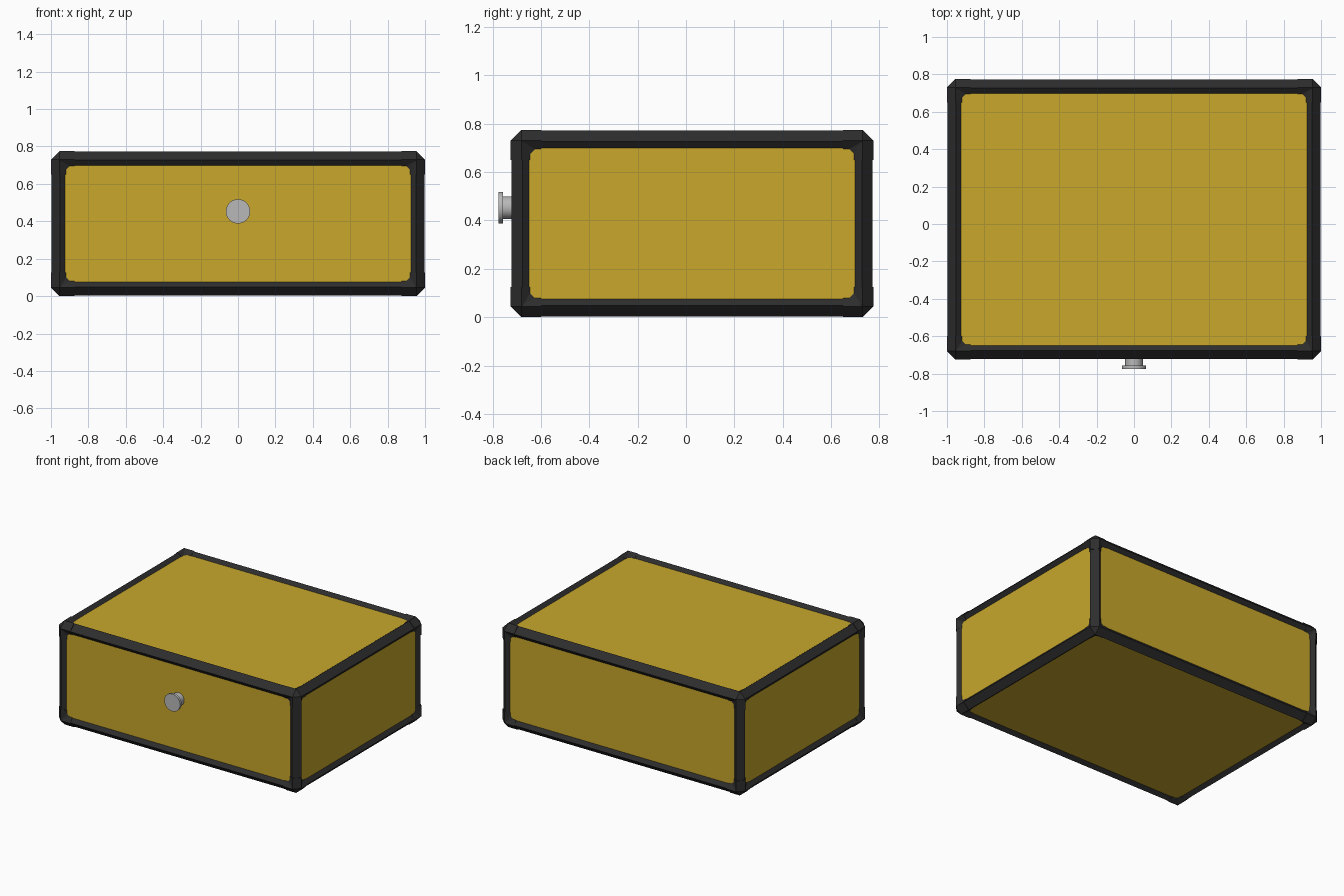
import bpy, bmesh, math
from itertools import product
from mathutils import Vector

if "Cube" in bpy.data.objects:
    bpy.data.objects.remove(bpy.data.objects["Cube"], do_unlink=True)

HALF = Vector((1.0, 0.75, 0.3875))     # half size of the framed box
MID = Vector((0, 0.025, 0.3875))
RIM, SINK, CHAMFER, CORNER = 0.08, 0.025, 0.045, 0.125


def material(name, rgb, roughness=0.6):
    m = bpy.data.materials.new(name)
    m.use_nodes = True
    m.diffuse_color = (*rgb, 1)
    bsdf = m.node_tree.nodes["Principled BSDF"]
    bsdf.inputs["Base Color"].default_value = (*rgb, 1)
    bsdf.inputs["Roughness"].default_value = roughness
    return m


YELLOW = material("mustard yellow", (0.578, 0.386, 0.025))
BLACK = material("black rubber", (0.026, 0.026, 0.026))
GREY = material("grey metal", (0.48, 0.48, 0.48))


def finish(name, bm, mat):
    bmesh.ops.recalc_face_normals(bm, faces=bm.faces)
    mesh = bpy.data.meshes.new(name)
    bm.to_mesh(mesh)
    bm.free()
    mesh.materials.append(mat)
    ob = bpy.data.objects.new(name, mesh)
    bpy.context.collection.objects.link(ob)
    return ob


def hull(bm, points):
    verts = [bm.verts.new(p) for p in points]
    bmesh.ops.convex_hull(bm, input=verts)


def place(inset, signs):
    """Turn insets from the outer faces into a position."""
    return MID + Vector([s * (h - i) for s, h, i in zip(signs, HALF, inset)])


def beam(bm, axis, signs, start, end, shrink):
    """Straight rail with a chamfered outside and a slope down to the panels."""
    top = CHAMFER + shrink
    profile = [(shrink, top), (top, shrink), (RIM, SINK + shrink),
               (RIM, RIM), (SINK + shrink, RIM)]
    points = []
    for along in (start, end):
        for u, v in profile:
            inset = [u, v]
            inset.insert(axis, along)
            points.append(place(inset, signs))
    hull(bm, points)


# Inner body that shows as the six panels
bm = bmesh.new()
bmesh.ops.create_cube(bm, size=2)
for v in bm.verts:
    v.co = MID + Vector([c * (h - SINK) for c, h in zip(v.co, HALF)])
bmesh.ops.bevel(bm, geom=bm.edges[:], offset=0.04, segments=1, affect='EDGES')
finish("body_panels", bm, YELLOW)

# Twelve edge rails
for axis in range(3):
    for a, b in product((-1, 1), repeat=2):
        signs = [a, b]
        signs.insert(axis, 1)
        bm = bmesh.new()
        inside = CORNER - 0.01
        beam(bm, axis, signs, inside, 2 * HALF[axis] - inside, 0.003)
        finish(f"edge_rail_{'xyz'[axis]}", bm, BLACK)

# Eight corner caps: three short arms, a cut tip and inner fillets
for signs in product((-1, 1), repeat=3):
    bm = bmesh.new()
    tip = [place([RIM] * 3, signs)]
    for axis in range(3):
        beam(bm, axis, signs, CHAMFER, CORNER, 0)
        inset = [CHAMFER] * 3
        inset[axis] = 0
        tip.append(place(inset, signs))
        fillet = []
        for u, v, w in ((CHAMFER, CHAMFER, 0.001), (RIM + 0.02, RIM, SINK),
                        (RIM, RIM + 0.02, SINK), (RIM, RIM, RIM)):
            inset = [u, v]
            inset.insert(axis, w)
            fillet.append(place(inset, signs))
        hull(bm, fillet)
    hull(bm, tip)
    finish("corner_cap", bm, BLACK)


# Front knob
def disc(name, radius, front, back):
    bpy.ops.mesh.primitive_cylinder_add(
        vertices=32, radius=radius, depth=back - front,
        location=(0, (front + back) / 2, 0.453), rotation=(math.pi / 2, 0, 0))
    ob = bpy.context.object
    ob.name = name
    ob.data.materials.append(GREY)
    bpy.ops.object.shade_smooth_by_angle(angle=math.radians(30))


disc("knob_stem", 0.047, -0.76, -0.69)
disc("knob_face", 0.065, -0.775, -0.757)
